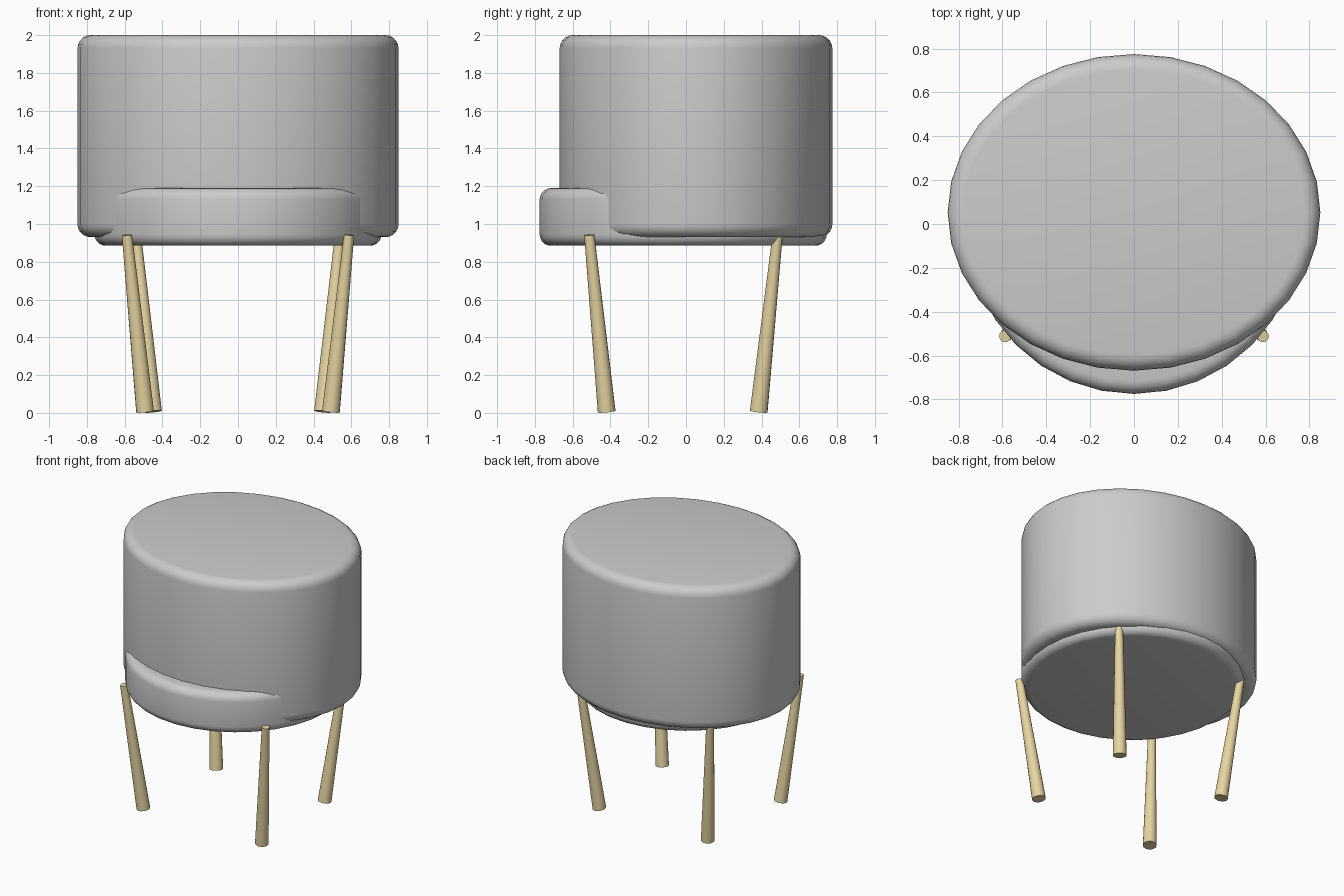
import bpy
from mathutils import Vector

if "Cube" in bpy.data.objects:
    bpy.data.objects.remove(bpy.data.objects["Cube"])


def smooth(obj):
    bpy.ops.object.select_all(action='DESELECT')
    obj.select_set(True)
    bpy.context.view_layer.objects.active = obj
    bpy.ops.object.shade_smooth_by_angle(angle=0.7)


def cushion(name, rx, ry, cy, z0, z1, bevel):
    """Upright elliptical drum with rounded rims."""
    bpy.ops.mesh.primitive_cylinder_add(vertices=32, radius=1, depth=1,
                                        location=(0, cy, (z0 + z1) / 2))
    obj = bpy.context.object
    obj.name = name
    obj.scale = (rx, ry, z1 - z0)
    bpy.ops.object.transform_apply(location=False, rotation=False, scale=True)
    mod = obj.modifiers.new("rounded_rims", 'BEVEL')
    mod.width = bevel
    mod.segments = 5
    mod.limit_method = 'ANGLE'
    mod.angle_limit = 1.0
    bpy.ops.object.modifier_apply(modifier=mod.name)
    smooth(obj)
    return obj


def leg(name, foot, top, r_foot, r_top, mat):
    """Tapered round leg running from foot to top."""
    a, b = Vector(foot), Vector(top)
    axis = b - a
    bpy.ops.mesh.primitive_cone_add(vertices=16, radius1=r_foot, radius2=r_top,
                                    depth=axis.length, location=(a + b) / 2,
                                    rotation=axis.to_track_quat('Z', 'Y').to_euler())
    obj = bpy.context.object
    obj.name = name
    obj.data.materials.append(mat)
    smooth(obj)


wood = bpy.data.materials.new("pale_wood")
wood.diffuse_color = (0.8, 0.67, 0.36, 1)
wood.use_nodes = True
wood.node_tree.nodes["Principled BSDF"].inputs["Base Color"].default_value = wood.diffuse_color

# Round seat cushion and the tall upholstered drum above it
cushion("seat", 0.76, 0.76, -0.015, 0.885, 1.19, 0.06)
cushion("backrest", 0.85, 0.722, 0.053, 0.93, 2.0, 0.07)

# Four legs, thicker at the floor and splayed outward at the top
for side, s in (("left", -1), ("right", 1)):
    leg("front_leg_" + side, (s * 0.492, -0.42, 0.007), (s * 0.588, -0.512, 0.942),
        0.047, 0.027, wood)
    leg("back_leg_" + side, (s * 0.45, 0.385, 0.007), (s * 0.54, 0.485, 0.942),
        0.047, 0.027, wood)
